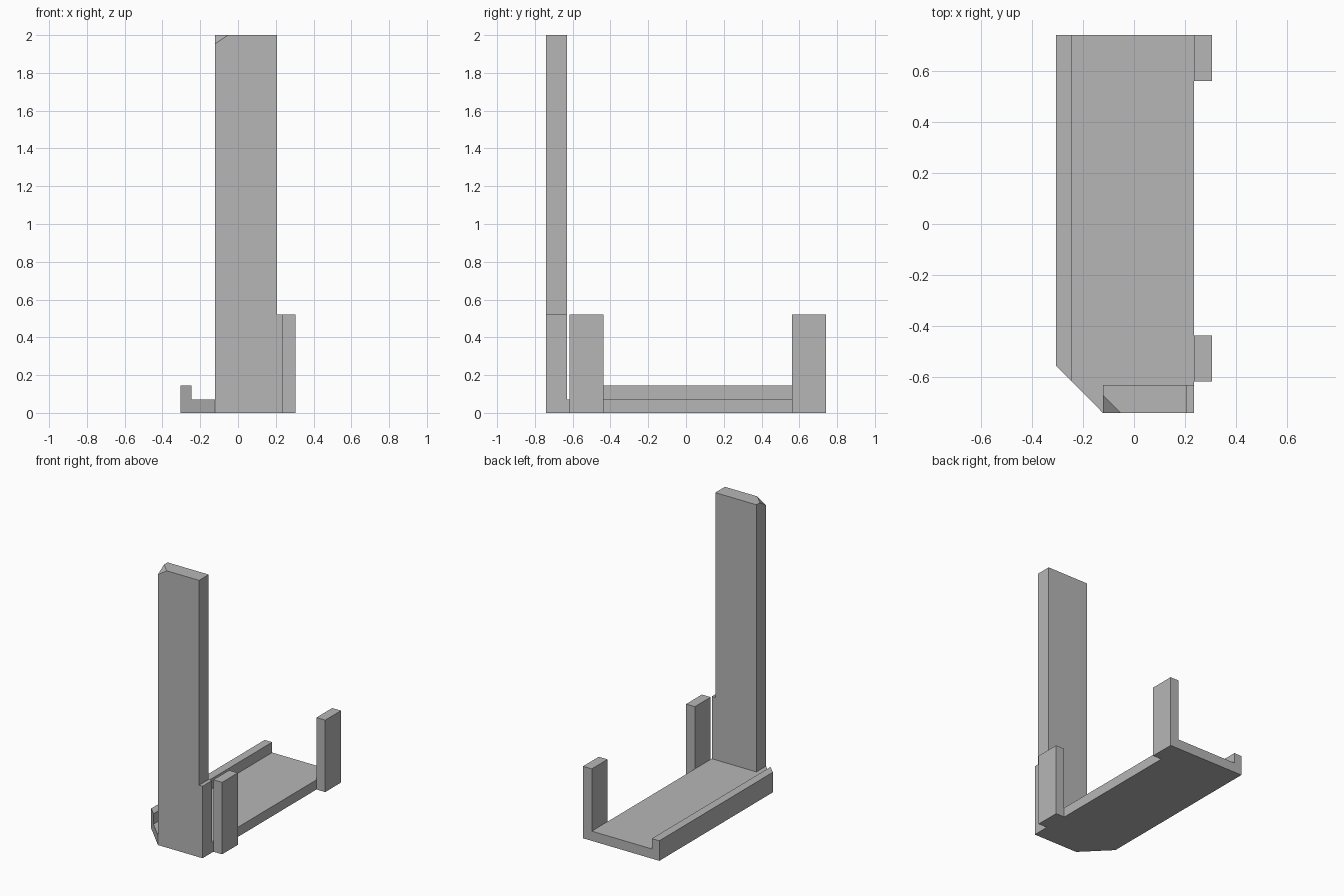
import bpy
import bmesh
from mathutils import Vector

cube = bpy.data.objects.get("Cube")
if cube:
    bpy.data.objects.remove(cube, do_unlink=True)

grey = bpy.data.materials.new("plain grey")
grey.use_nodes = True
colour = (0.47, 0.47, 0.47, 1)
grey.diffuse_color = colour
grey.node_tree.nodes["Principled BSDF"].inputs["Base Color"].default_value = colour

# Main dimensions
LEFT, LIP_IN, POST_L, POST_R, EDGE, TAB_OUT = -0.305, -0.245, -0.122, 0.207, 0.235, 0.305
FRONT, BACK, POST_BACK = -0.74, 0.74, -0.63
FLOOR, LIP_TOP, TAB_TOP, TOP = 0.07, 0.145, 0.52, 2.0
CUT_Y = -0.555                       # where the cut corner meets the outer side
SLOPE = (FRONT - CUT_Y) / (POST_L - LEFT)


def prism(name, points, offset, cut=None):
    """Extrude a flat outline by an offset, optionally slicing off one side of a plane."""
    bm = bmesh.new()
    face = bm.faces.new([bm.verts.new(p) for p in points])
    extruded = bmesh.ops.extrude_face_region(bm, geom=[face])["geom"]
    verts = [g for g in extruded if isinstance(g, bmesh.types.BMVert)]
    bmesh.ops.translate(bm, verts=verts, vec=offset)
    if cut:
        point, normal = cut
        geom = bm.verts[:] + bm.edges[:] + bm.faces[:]
        sliced = bmesh.ops.bisect_plane(bm, geom=geom, plane_co=point,
                                        plane_no=normal, clear_outer=True)
        edges = [g for g in sliced["geom_cut"] if isinstance(g, bmesh.types.BMEdge)]
        bmesh.ops.contextual_create(bm, geom=edges)
    bmesh.ops.recalc_face_normals(bm, faces=bm.faces[:])
    mesh = bpy.data.meshes.new(name)
    bm.to_mesh(mesh)
    bm.free()
    mesh.materials.append(grey)
    obj = bpy.data.objects.new(name, mesh)
    bpy.context.collection.objects.link(obj)
    return obj


def slab(name, outline, low, high):
    return prism(name, [(x, y, low) for x, y in outline], (0, 0, high - low))


# Base plate with one cut corner
slab("base_plate", [(LEFT, CUT_Y), (POST_L, FRONT), (EDGE, FRONT),
                    (EDGE, BACK), (LEFT, BACK)], 0, FLOOR)

# Low lip along the long side, following the cut corner
lip_y = CUT_Y + SLOPE * (LIP_IN - LEFT)
slab("side_lip", [(LEFT, CUT_Y), (LIP_IN, lip_y), (LIP_IN, BACK), (LEFT, BACK)],
     FLOOR, LIP_TOP)

# Tall post with a side step and a clipped top corner
a = Vector((POST_L, FRONT + 0.07, TOP))
b = Vector((POST_L + 0.07, FRONT, TOP))
c = Vector((POST_L, FRONT, TOP - 0.046))
normal = (b - a).cross(c - a)
if normal.z < 0:
    normal.negate()
outline = [(POST_L, FLOOR), (EDGE, FLOOR), (EDGE, TAB_TOP),
           (POST_R, TAB_TOP), (POST_R, TOP), (POST_L, TOP)]
prism("tall_post", [(x, FRONT, z) for x, z in outline],
      (0, POST_BACK - FRONT, 0), cut=(a, normal))

# Upright tabs on the outer side
for name, y in (("front_tab", -0.617), ("rear_tab", 0.56)):
    slab(name, [(EDGE, y), (TAB_OUT, y), (TAB_OUT, y + 0.18), (EDGE, y + 0.18)],
         0, TAB_TOP)
